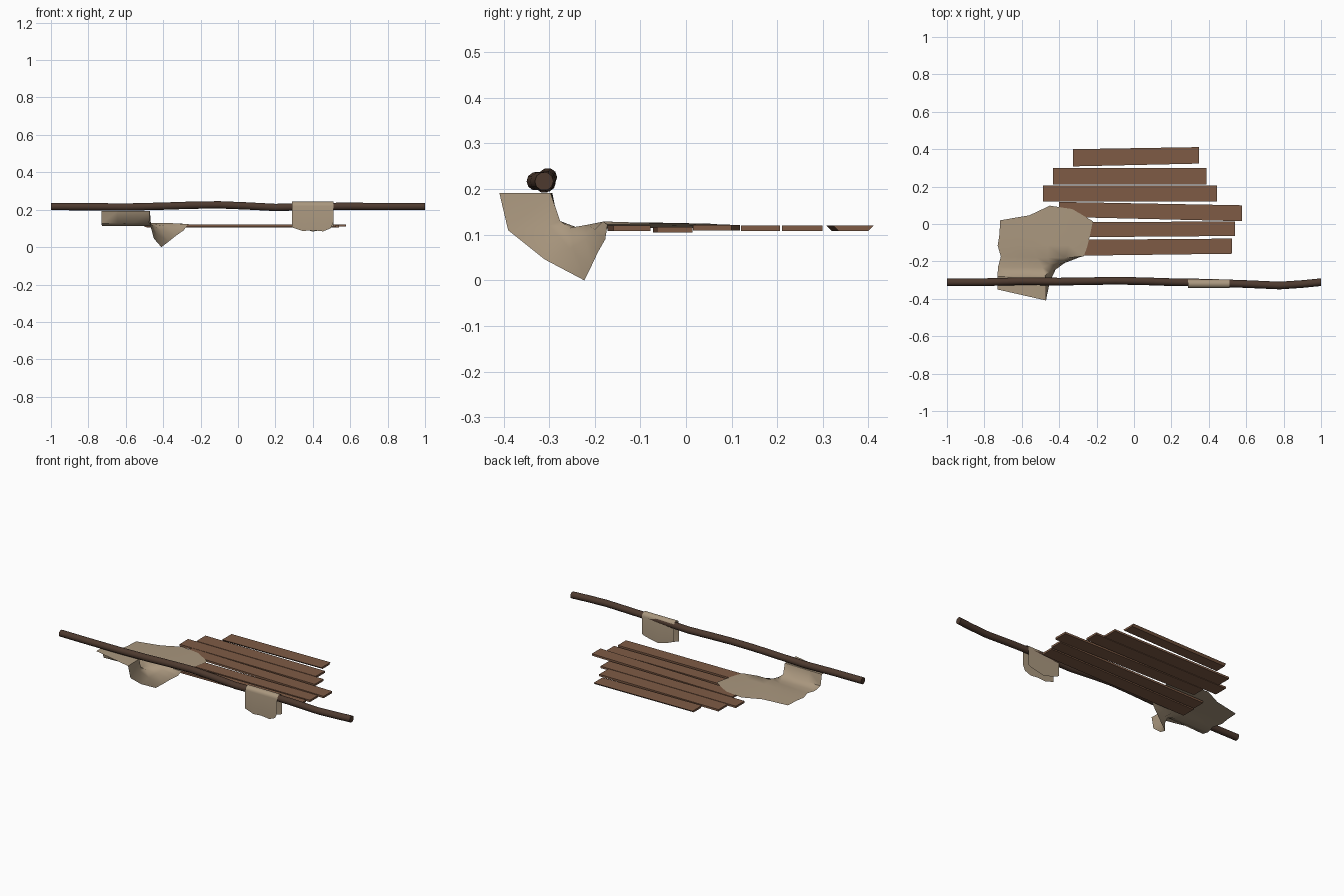
import bpy, bmesh, math

if "Cube" in bpy.data.objects:
    bpy.data.objects.remove(bpy.data.objects["Cube"])


def material(name, rgb):
    m = bpy.data.materials.new(name)
    m.diffuse_color = (*rgb, 1)
    m.use_nodes = True
    m.node_tree.nodes["Principled BSDF"].inputs["Base Color"].default_value = m.diffuse_color
    return m


BARK = material("dark_bark", (0.075, 0.042, 0.028))
WOOD = material("plank_wood", (0.21, 0.105, 0.06))
CLOTH = material("canvas", (0.40, 0.31, 0.21))


def mesh_object(name, verts, faces, mat, smooth=None):
    me = bpy.data.meshes.new(name)
    me.from_pydata(verts, [], faces)
    bm = bmesh.new()
    bm.from_mesh(me)
    bmesh.ops.recalc_face_normals(bm, faces=bm.faces)
    bm.to_mesh(me)
    bm.free()
    ob = bpy.data.objects.new(name, me)
    bpy.context.collection.objects.link(ob)
    me.materials.append(mat)
    if smooth:
        bpy.ops.object.select_all(action='DESELECT')
        ob.select_set(True)
        bpy.context.view_layer.objects.active = ob
        bpy.ops.object.shade_smooth_by_angle(angle=math.radians(smooth))
    return ob


def grid_faces(rows, cols):
    return [(r * cols + c, r * cols + c + 1, (r + 1) * cols + c + 1, (r + 1) * cols + c)
            for r in range(rows - 1) for c in range(cols - 1)]


# Crooked pole: rings swept along a gently wandering path
path = [(-1, -.312, .217), (-.8, -.311, .216), (-.6, -.306, .214), (-.4, -.308, .219),
        (-.25, -.306, .224), (-.1, -.303, .226), (.05, -.306, .220), (.2, -.311, .212),
        (.4, -.314, .217), (.6, -.321, .218), (.78, -.329, .217), (.9, -.321, .217),
        (1, -.311, .217)]
N, R = 10, 0.0205
verts = [(x, y + R * math.cos(2 * math.pi * k / N), z + R * math.sin(2 * math.pi * k / N))
         for x, y, z in path for k in range(N)]
faces = [(i * N + k, i * N + (k + 1) % N, (i + 1) * N + (k + 1) % N, (i + 1) * N + k)
         for i in range(len(path) - 1) for k in range(N)]
faces += [tuple(range(N)), tuple(range(len(verts) - N, len(verts)))]
mesh_object("pole", verts, faces, BARK, 40)


# Planks: left x, right x, back edge y (left, right), front edge y (left, right), top z, bevel
planks = [
    (-.325, .348, .400, .411, .308, .323, .120, .012),
    (-.433, .388, .299, .299, .210, .210, .120, 0),
    (-.487, .444, .206, .206, .121, .121, .120, 0),
    (-.400, .578, .118, .100, .038, .015, .121, 0),
    (-.490, .540, .008, .014, -.072, -.064, .117, 0),
    (-.500, .524, -.086, -.078, -.172, -.159, .120, 0),
]
for i, (xl, xr, bl, br, fl, fr, top, s) in enumerate(planks):
    bot = top - .012
    v = [(xl, fl, top), (xr, fr, top), (xr, br, top), (xl, bl, top),
         (xl, fl + s, bot), (xr, fr + s, bot), (xr, br - s, bot), (xl, bl - s, bot)]
    f = [(0, 1, 2, 3), (7, 6, 5, 4)] + [(k, k + 4, (k + 1) % 4 + 4, (k + 1) % 4) for k in range(4)]
    mesh_object(f"plank_{i + 1}", v, f, WOOD)


# Large sheet: rows from back to front; its front right corner hangs to the ground
rows = [
    [(-.715, .020, .115), (-.56, .046, .121), (-.45, .098, .123), (-.33, .080, .123), (-.22, .015, .123)],
    [(-.720, -.060, .115), (-.55, -.050, .124), (-.45, -.030, .126), (-.33, -.03, .125), (-.235, -.06, .123)],
    [(-.729, -.115, .115), (-.54, -.120, .124), (-.46, -.115, .127), (-.35, -.115, .127), (-.25, -.12, .123)],
    [(-.712, -.175, .114), (-.52, -.180, .122), (-.46, -.180, .129), (-.37, -.182, .129), (-.268, -.172, .122)],
    [(-.727, -.230, .113), (-.49, -.232, .113), (-.45, -.215, .122), (-.38, -.200, .112), (-.29, -.177, .09)],
    [(-.730, -.280, .125), (-.475, -.276, .13), (-.455, -.255, .115), (-.41, -.220, .09), (-.33, -.193, .062)],
    [(-.730, -.293, .192), (-.472, -.297, .192), (-.465, -.300, .12), (-.435, -.255, .07), (-.37, -.208, .03)],
    [(-.730, -.350, .192), (-.470, -.409, .191), (-.467, -.390, .11), (-.45, -.310, .046), (-.41, -.223, 0)],
]
verts = []
for row in rows:
    a, b = row[0], row[1]
    verts += [tuple(p + (q - p) * t / 3 for p, q in zip(a, b)) for t in range(3)] + row[1:]
mesh_object("large_canvas", verts, grid_faces(len(rows), 7), CLOTH, 60)


# Small rag folded over the pole, with uneven hems
hems = [(.29, .105, .120), (.345, .086, .098), (.40, .090, .083), (.455, .084, .094), (.495, .100, .104), (.51, .132, .112)]
cy, cz, r = -.3195, .2195, .0235
verts = []
for x, front, back in hems:
    arc = [(x, cy - r * math.cos(math.pi * k / 8), cz + r * math.sin(math.pi * k / 8)) for k in range(9)]
    verts += [(x, cy - r, front)] + arc + [(x, cy + r, back)]
mesh_object("small_rag", verts, grid_faces(len(hems), 11), CLOTH, 50)
